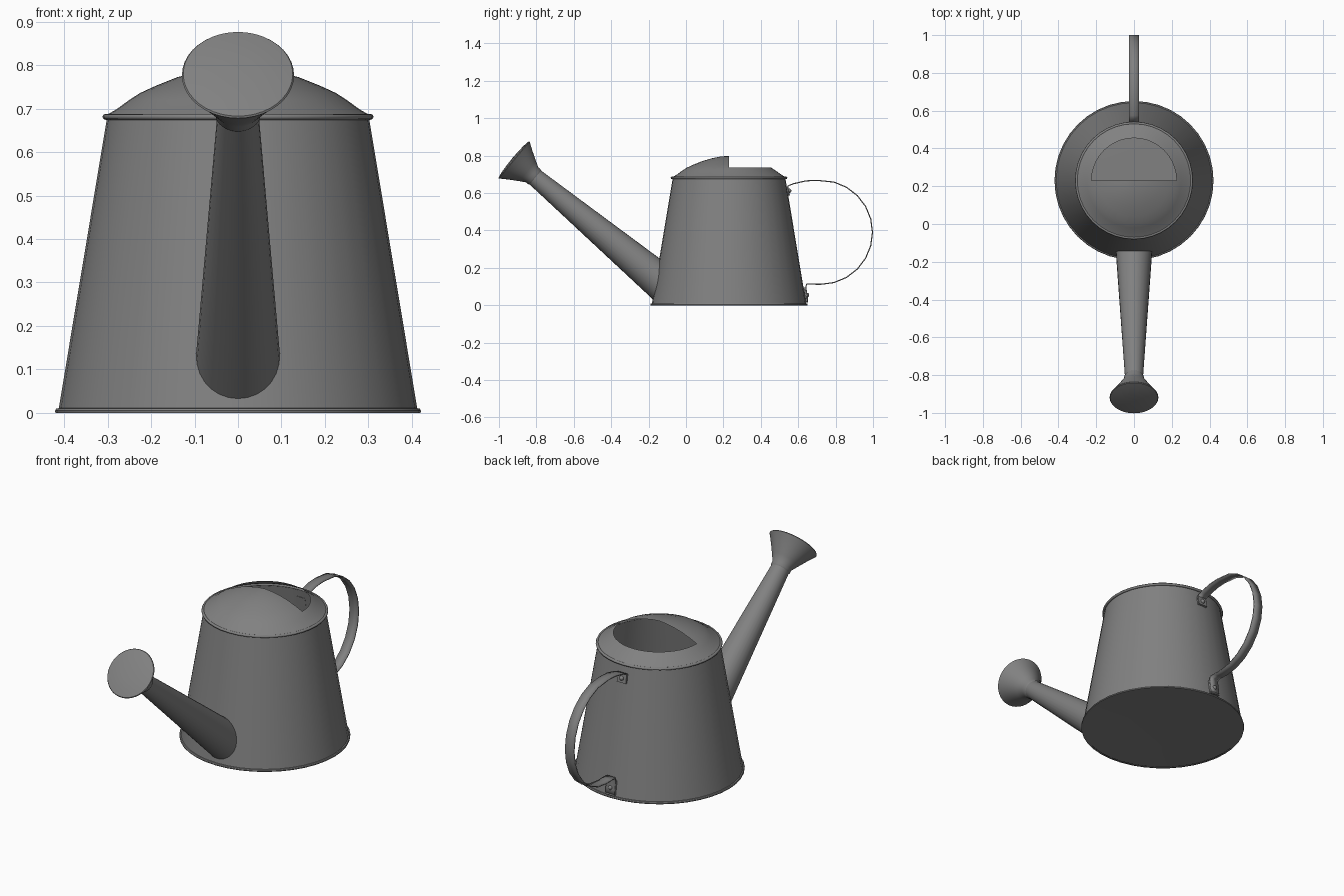
import bpy, bmesh, math
from mathutils import Vector, Matrix

if "Cube" in bpy.data.objects:
    bpy.data.objects.remove(bpy.data.objects["Cube"], do_unlink=True)

metal = bpy.data.materials.new("grey metal")
metal.use_nodes = True
GREY = (0.22, 0.22, 0.22, 1)
metal.diffuse_color = GREY
metal.node_tree.nodes["Principled BSDF"].inputs["Base Color"].default_value = GREY

CY = 0.23       # y of the can's axis
SEG = 40


def finish(name, bm, angle=35):
    bmesh.ops.remove_doubles(bm, verts=bm.verts, dist=1e-5)
    bmesh.ops.recalc_face_normals(bm, faces=bm.faces)
    mesh = bpy.data.meshes.new(name)
    bm.to_mesh(mesh)
    bm.free()
    mesh.materials.append(metal)
    ob = bpy.data.objects.new(name, mesh)
    bpy.context.collection.objects.link(ob)
    bpy.ops.object.select_all(action='DESELECT')
    ob.select_set(True)
    bpy.context.view_layer.objects.active = ob
    bpy.ops.object.shade_smooth_by_angle(angle=math.radians(angle))
    return ob


def skin(bm, rings, closed=True):
    """Bridge consecutive rings of points with quads."""
    rows = [[bm.verts.new(p) for p in ring] for ring in rings]
    n = len(rows[0])
    for a, b in zip(rows, rows[1:]):
        for i in range(n if closed else n - 1):
            j = (i + 1) % n
            bm.faces.new((a[i], a[j], b[j], b[i]))
    return rows


def ring(r, z, start=0.0, sweep=math.tau, count=SEG):
    return [Vector((r * math.cos(start + sweep * i / count),
                    r * math.sin(start + sweep * i / count), z)) for i in range(count)]


def lathe(name, profile, matrix, angle=35):
    bm = bmesh.new()
    skin(bm, [ring(max(r, 1e-7), z) for r, z in profile])
    bmesh.ops.transform(bm, matrix=matrix, verts=bm.verts)
    return finish(name, bm, angle)


def body_radius(z):
    return 0.414 - 0.166 * z


# Can body with its floor, foot flange and rolled top rim
at_can = Matrix.Translation((0, CY, 0))
lathe("body", [(body_radius(0.008), 0.008), (body_radius(0.68), 0.68)], at_can)
lathe("floor", [(0, 0.008), (0.2, 0.006), (0.412, 0.003)], at_can)
lathe("foot_flange", [(0.41, 0.0), (0.42, 0.0), (0.421, 0.005), (0.418, 0.01), (0.41, 0.011)], at_can)
lathe("top_rim", [(0.301 + 0.008 * math.sin(a * math.pi / 4) + 0.003,
                   0.681 - 0.007 * math.cos(a * math.pi / 4)) for a in range(9)], at_can, 60)

# Domed cover: complete at the front, open inside the rear half
dome = [(0.305, 0.684), (0.28, 0.698), (0.25, 0.72), (0.225, 0.736), (0.19, 0.752),
        (0.14, 0.772), (0.09, 0.786), (0.045, 0.795), (1e-7, 0.799)]
bm = bmesh.new()
for start, profile in ((math.pi, dome), (0, dome[:4])):
    skin(bm, [[Vector((r * math.cos(start + math.pi * i / 20),
                       CY + r * math.sin(start + math.pi * i / 20), z)) for i in range(21)]
              for r, z in profile], closed=False)
finish("domed_cover", bm, 60)

# Spout: tapered tube whose lower end is trimmed to the can wall
neck = Vector((0, -0.82, 0.695))
foot = Vector((0, -0.165, 0.15))
axis = (neck - foot).normalized()
side = Vector((1, 0, 0))
up = side.cross(axis)
length = (neck - foot).length


def spout_point(t, a):
    r = 0.095 + (0.047 - 0.095) * t
    return foot + axis * length * t + (side * math.cos(a) + up * math.sin(a)) * r


def wall_hit(a):
    lo, hi = -0.5, 0.6
    for _ in range(30):
        mid = (lo + hi) / 2
        p = spout_point(mid, a)
        if math.hypot(p.x, p.y - CY) < body_radius(p.z):
            lo = mid
        else:
            hi = mid
    return lo


angles = [math.tau * i / 28 for i in range(28)]
bm = bmesh.new()
skin(bm, [[spout_point(wall_hit(a), a) for a in angles],
          [spout_point(1.0, a) for a in angles]])
finish("spout", bm)

# Sprinkler head on the spout tip
turn = axis.to_track_quat('Z', 'Y').to_matrix().to_4x4()
lathe("sprinkler_head", [(0.047, -0.02), (0.052, -0.012), (0.052, 0.004), (0.07, 0.035), (0.1, 0.085),
                         (0.126, 0.124), (0.129, 0.128), (0.126, 0.132),
                         (0.09, 0.138), (0.045, 0.141), (0, 0.142)],
      Matrix.Translation(neck) @ turn)

# Strap handle: flat band along a side path, with tabs lying on the can wall
def on_wall(z, gap=0.006):
    return (CY + body_radius(z) + gap, z)


path = [on_wall(0.59), on_wall(0.615), on_wall(0.638), (0.575, 0.65), (0.64, 0.665), (0.70, 0.668)]
for i in range(1, 13):      # round outer bow
    a = math.pi / 2 - math.pi * i / 12
    path.append((0.72 + 0.277 * math.cos(a), 0.39 + 0.278 * math.sin(a)))
path += [(0.68, 0.113), (0.645, 0.113), on_wall(0.095, 0.012), on_wall(0.05, 0.012), on_wall(0.015, 0.008)]
bm = bmesh.new()
skin(bm, [[Vector((x, y, z)) for x in (-0.027, 0.027)] for y, z in path], closed=False)
strap = finish("handle_strap", bm)
solid = strap.modifiers.new("thickness", 'SOLIDIFY')
solid.thickness = 0.006
solid.offset = 0

# Mounting plates and rivets holding the strap
tilt = Matrix.Rotation(math.atan(0.166), 4, 'X')
for label, z, height, gap in (("upper", 0.612, 0.05, 0.003), ("lower", 0.055, 0.08, 0.006)):
    y, _ = on_wall(z, gap)
    bm = bmesh.new()
    bmesh.ops.create_cube(bm, size=1, matrix=Matrix.Translation((0, y, z)) @ tilt
                          @ Matrix.Diagonal((0.054, 0.012, height, 1)))
    finish(label + "_mount", bm)
    bm = bmesh.new()
    bmesh.ops.create_uvsphere(bm, u_segments=12, v_segments=8, radius=0.012,
                              matrix=Matrix.Translation((0, y + 0.006, z)) @ tilt)
    finish(label + "_rivet", bm)
